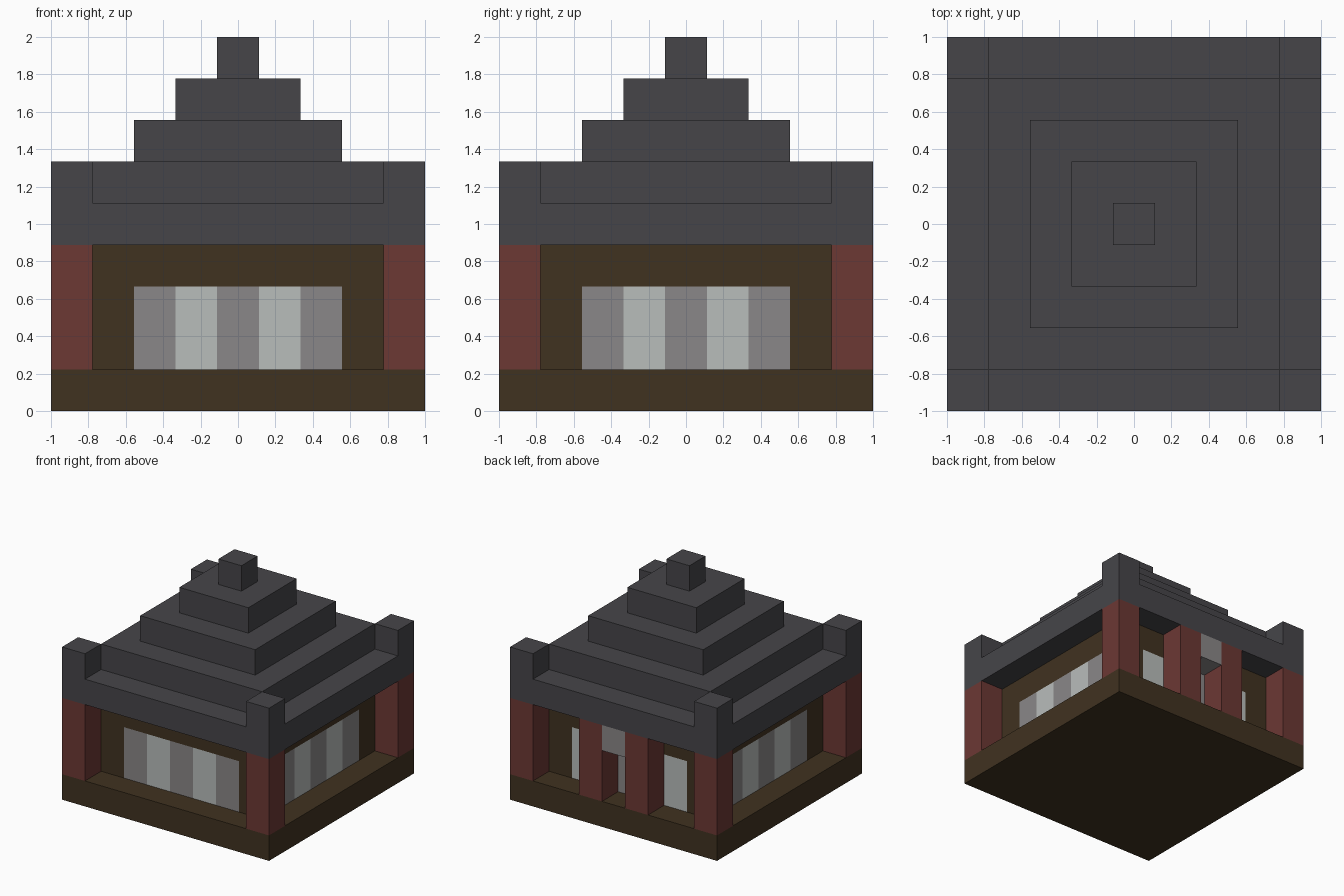
import bpy, bmesh
from mathutils import Matrix, Vector

U = 2 / 9  # one block; the whole model is nine blocks wide and tall

default = bpy.data.objects.get("Cube")
if default:
    bpy.data.objects.remove(default, do_unlink=True)


def material(name, rgb):
    def linear(c):
        c /= 255
        return c / 12.92 if c <= 0.04045 else ((c + 0.055) / 1.055) ** 2.4
    colour = (*[linear(c) for c in rgb], 1)
    mat = bpy.data.materials.new(name)
    mat.use_nodes = True
    mat.diffuse_color = colour
    bsdf = mat.node_tree.nodes["Principled BSDF"]
    bsdf.inputs["Base Color"].default_value = colour
    bsdf.inputs["Roughness"].default_value = 0.9
    return mat


SLATE = material("slate", (70, 69, 73))
WOOD = material("dark wood", (64, 50, 32))
RED = material("red timber", (108, 56, 52))
GREY = material("grey stone", (138, 135, 136))
PALE = material("pale pane", (185, 189, 187))


def block(name, mats, centre, size, cuts=None, rule=None):
    """Box measured in blocks; z of the centre is its underside."""
    x, y, z = centre
    bm = bmesh.new()
    place = Matrix.Translation((x, y, z + size[2] / 2)) @ Matrix.Diagonal((*size, 1))
    bmesh.ops.create_cube(bm, size=1, matrix=place)
    for axis, places in (cuts or {}).items():
        for p in places:
            normal = Vector((0, 0, 0))
            normal[axis] = 1
            bmesh.ops.bisect_plane(bm, geom=bm.verts[:] + bm.edges[:] + bm.faces[:],
                                   plane_co=normal * p, plane_no=normal)
    if rule:
        for f in bm.faces:
            f.material_index = rule(f.calc_center_median(), f.normal)
    bmesh.ops.scale(bm, vec=(U, U, U), verts=bm.verts)
    mesh = bpy.data.meshes.new(name)
    bm.to_mesh(mesh)
    bm.free()
    for m in mats:
        mesh.materials.append(m)
    obj = bpy.data.objects.new(name, mesh)
    bpy.context.collection.objects.link(obj)
    return obj


def wall_colour(c, n):
    """Striped windows on three sides; two panes and a door at the back."""
    if abs(n.z) > 0.5 or c.z > 3:
        return 0
    along = c.x if abs(n.y) > 0.5 else c.y
    column = round(abs(along))
    if column > 2:
        return 0
    if n.y > 0.5:
        return (1, 0, 2)[column]
    return (1, 2, 1)[column]


# Base and walls
block("base", [WOOD], (0, 0, 0), (9, 9, 1))
steps = [-2.5, -1.5, -0.5, 0.5, 1.5, 2.5]
block("walls", [WOOD, GREY, PALE], (0, 0, 1), (7, 7, 3),
      {0: steps, 1: steps, 2: [3]}, wall_colour)

# Corner pillars and the roof blocks above them
for sx, side in ((-1, "right"), (1, "left")):
    for sy, end in ((-1, "front"), (1, "back")):
        block(f"{end}_{side}_pillar", [RED], (4 * sx, 4 * sy, 1), (1, 1, 3))
        block(f"{end}_{side}_roof_corner", [SLATE], (4 * sx, 4 * sy, 5), (1, 1, 1))
    # Porch pillars at the back
    block(f"{side}_porch_pillar", [RED], (sx, 4, 1), (1, 1, 3))

# Lintel between the porch pillars
block("porch_lintel", [GREY], (0, 4, 3), (1, 1, 1))

# Stepped roof
for i, width in enumerate((9, 7, 5, 3, 1)):
    block(f"roof_tier_{i + 1}", [SLATE], (0, 0, 4 + i), (width, width, 1))
